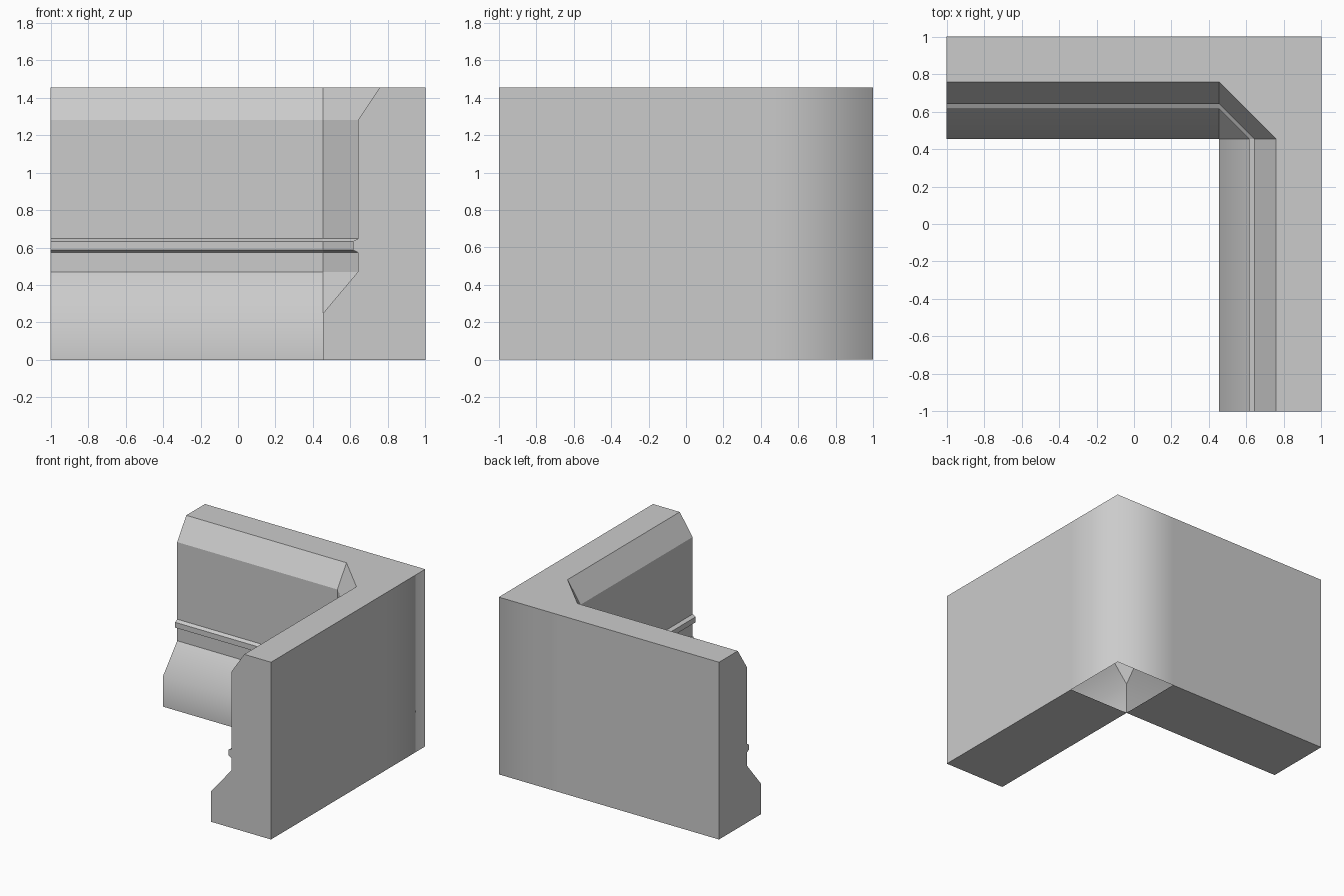
import bpy, bmesh, math

if "Cube" in bpy.data.objects:
    bpy.data.objects.remove(bpy.data.objects["Cube"])

H = 1.455      # wall height
C = 0.455      # where each arm ends and the inner chamfer begins

# Inner face profile: (distance from centre, height), base to top
PROFILE = [(C, 0), (C, 0.25), (0.64, 0.47), (0.64, 0.573), (0.613, 0.588),
           (0.613, 0.632), (0.64, 0.647), (0.64, 1.28), (0.757, H)]

bm = bmesh.new()


def back(t, d, z):
    return bm.verts.new((t, d, z))


def right(t, d, z):
    return bm.verts.new((d, t, z))


def section(place, t):
    """Inner profile followed by outer top and outer bottom."""
    return [place(t, d, z) for d, z in PROFILE + [(1, H), (1, 0)]]


def bridge(a, b, closed):
    n = len(a)
    for i in range(n if closed else n - 1):
        j = (i + 1) % n
        bm.faces.new((a[i], a[j], b[j], b[i]))


# Four cross-sections along the L
s = [section(back, -1), section(back, C), section(right, C), section(right, -1)]
n = len(PROFILE)

# Two straight arms with capped ends
bridge(s[0], s[1], True)
bridge(s[2], s[3], True)
bm.faces.new(s[0])
bm.faces.new(s[3])

# Diagonal inner corner; the base points coincide, so start at the sloped plinth
bm.faces.new((s[1][1], s[1][2], s[2][2]))
bridge(s[1][2:n], s[2][2:n], False)

# Square outer corner, open underneath
top, low = bm.verts.new((1, 1, H)), bm.verts.new((1, 1, 0))
for k in (1, 2):
    bm.faces.new((s[k][n], s[k][n + 1], low, top))
bm.faces.new((s[1][n - 1], s[1][n], top, s[2][n], s[2][n - 1]))

bmesh.ops.remove_doubles(bm, verts=bm.verts, dist=0.0005)
bmesh.ops.recalc_face_normals(bm, faces=bm.faces)

# Smooth shading round the outer corner and over the plinth edge
for f in bm.faces:
    f.smooth = True
for e in bm.edges:
    a, b = (v.co for v in e.verts)
    outer = all(abs(v.x - 1) + abs(v.y - 1) < 0.001 for v in (a, b))
    plinth = abs(a.z - 0.25) + abs(b.z - 0.25) < 0.001
    angle = e.calc_face_angle(0) if len(e.link_faces) == 2 else 0
    e.smooth = outer or plinth or angle < math.radians(25)

mesh = bpy.data.meshes.new("corner_wall")
bm.to_mesh(mesh)
bm.free()
bpy.context.collection.objects.link(bpy.data.objects.new("corner_wall", mesh))
